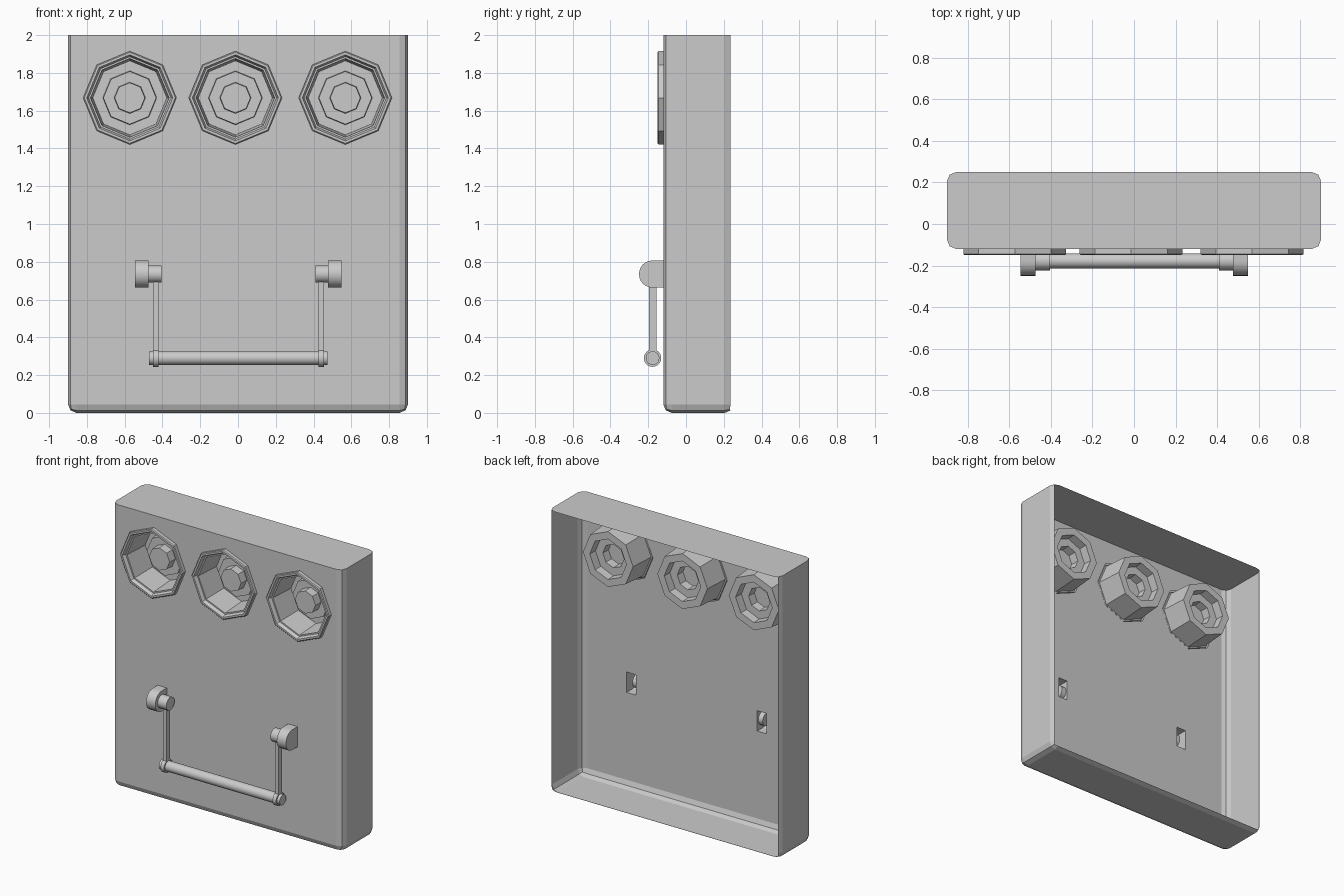
import bpy, bmesh, math
from mathutils import Vector

if "Cube" in bpy.data.objects:
    bpy.data.objects.remove(bpy.data.objects["Cube"])

FRONT, BACK = -0.12, 0.25
DIALS = (-0.573, -0.014, 0.568)
DIAL_Z = 1.668
BR_Z, BR_R, BR_Y = 0.735, 0.072, -0.177   # bracket centre height, radius, axis depth


def finish(name, bm, smooth=False, recalc=True):
    if recalc:
        bmesh.ops.recalc_face_normals(bm, faces=bm.faces)
    me = bpy.data.meshes.new(name)
    bm.to_mesh(me)
    bm.free()
    ob = bpy.data.objects.new(name, me)
    bpy.context.collection.objects.link(ob)
    if smooth:
        bpy.ops.object.select_all(action='DESELECT')
        ob.select_set(True)
        bpy.context.view_layer.objects.active = ob
        bpy.ops.object.shade_smooth_by_angle(angle=math.radians(35))
    return ob


def octagon(cx, r, y):
    return [(cx + r * math.cos(i * math.pi / 4), y, DIAL_Z + r * math.sin(i * math.pi / 4))
            for i in range(8)]


def prism(name, yz, x0, x1, open_back=False, smooth=True):
    """Extrude a closed y-z outline along x."""
    bm = bmesh.new()
    a = [bm.verts.new((x0, y, z)) for y, z in yz]
    b = [bm.verts.new((x1, y, z)) for y, z in yz]
    n = len(yz)
    for i in range(n - 1 if open_back else n):
        j = (i + 1) % n
        bm.faces.new((a[i], a[j], b[j], b[i]))
    bm.faces.new(a)
    bm.faces.new(b)
    return finish(name, bm, smooth)


def circle(cy, cz, r, n=24):
    return [(cy + r * math.cos(2 * math.pi * i / n), cz + r * math.sin(2 * math.pi * i / n))
            for i in range(n)]


# Housing: bevelled box, flat at the top, open at the back
bm = bmesh.new()
bmesh.ops.create_cube(bm, size=1)
for v in bm.verts:
    v.co = Vector((v.co.x * 1.8, FRONT + (v.co.y + 0.5) * (BACK - FRONT), (v.co.z + 0.5) * 2))
edges = [e for e in bm.edges if min(v.co.z for v in e.verts) < 1]
bmesh.ops.bevel(bm, geom=edges, offset=0.045, segments=2, profile=0.5, affect='EDGES')
bm.normal_update()
bmesh.ops.delete(bm, geom=[f for f in bm.faces if f.normal.y > 0.5], context='FACES')
front = [f for f in bm.faces if f.normal.y < -0.99]
loop = [e for f in front for e in f.edges]
bmesh.ops.delete(bm, geom=front, context='FACES_ONLY')
# openings for the dials and the two brackets
holes = [octagon(x, 0.225, FRONT) for x in DIALS]
for s in (-1, 1):
    x0, x1 = s * 0.475 + 0.002, s * 0.547 + 0.002
    z0, z1 = BR_Z - BR_R, BR_Z + BR_R
    holes.append([(x0, FRONT, z0), (x1, FRONT, z0), (x1, FRONT, z1), (x0, FRONT, z1)])
for pts in holes:
    vs = [bm.verts.new(p) for p in pts]
    loop += [bm.edges.new((vs[i - 1], vs[i])) for i in range(len(vs))]
bmesh.ops.triangle_fill(bm, edges=loop, use_beauty=True, normal=(0, -1, 0))
finish("housing", bm)

# Dials: octagonal rim, deep bowl and stepped centre
PROFILE = [(0.225, -0.12), (0.247, -0.12), (0.247, -0.145), (0.241, -0.15), (0.228, -0.15),
           (0.218, -0.125), (0.208, -0.125), (0.196, 0.06), (0.143, 0.06),
           (0.14, 0.0), (0.083, 0.0), (0.08, -0.06)]
for k, cx in enumerate(DIALS):
    bm = bmesh.new()
    rings = [[bm.verts.new(p) for p in octagon(cx, r, y)] for r, y in PROFILE]
    for a, b in zip(rings, rings[1:]):
        for i in range(8):
            j = (i + 1) % 8
            bm.faces.new((a[i], a[j], b[j], b[i]))
    bm.faces.new(rings[-1])
    bm.normal_update()
    if bm.faces[-1:][0].normal.y > 0:
        bmesh.ops.reverse_faces(bm, faces=bm.faces[:])
    finish(f"dial_{k + 1}", bm, recalc=False)

# Brackets, pivot pins and arms on both sides
u_shape = [(FRONT, BR_Z + BR_R)]
u_shape += [(BR_Y + BR_R * math.cos(math.pi / 2 + math.pi * i / 12),
             BR_Z + BR_R * math.sin(math.pi / 2 + math.pi * i / 12)) for i in range(13)]
u_shape += [(FRONT, BR_Z - BR_R)]
arm = [(BR_Y - 0.02, 0.30), (BR_Y + 0.02, 0.30), (BR_Y + 0.02, 0.73), (BR_Y - 0.02, 0.73)]
for side, s in (("left", -1), ("right", 1)):
    o = 0.002
    prism(f"{side}_bracket", u_shape, s * 0.475 + o, s * 0.547 + o, open_back=True)
    prism(f"{side}_pivot_pin", circle(BR_Y, BR_Z, 0.046), s * 0.407 + o, s * 0.51 + o)
    prism(f"{side}_arm", arm, s * 0.424 + o, s * 0.452 + o, smooth=False)
    prism(f"{side}_arm_eye", circle(BR_Y, 0.29, 0.046), s * 0.424 + o, s * 0.452 + o)

# Grip bar
prism("grip_bar", circle(BR_Y, 0.29, 0.036), -0.471, 0.475)
